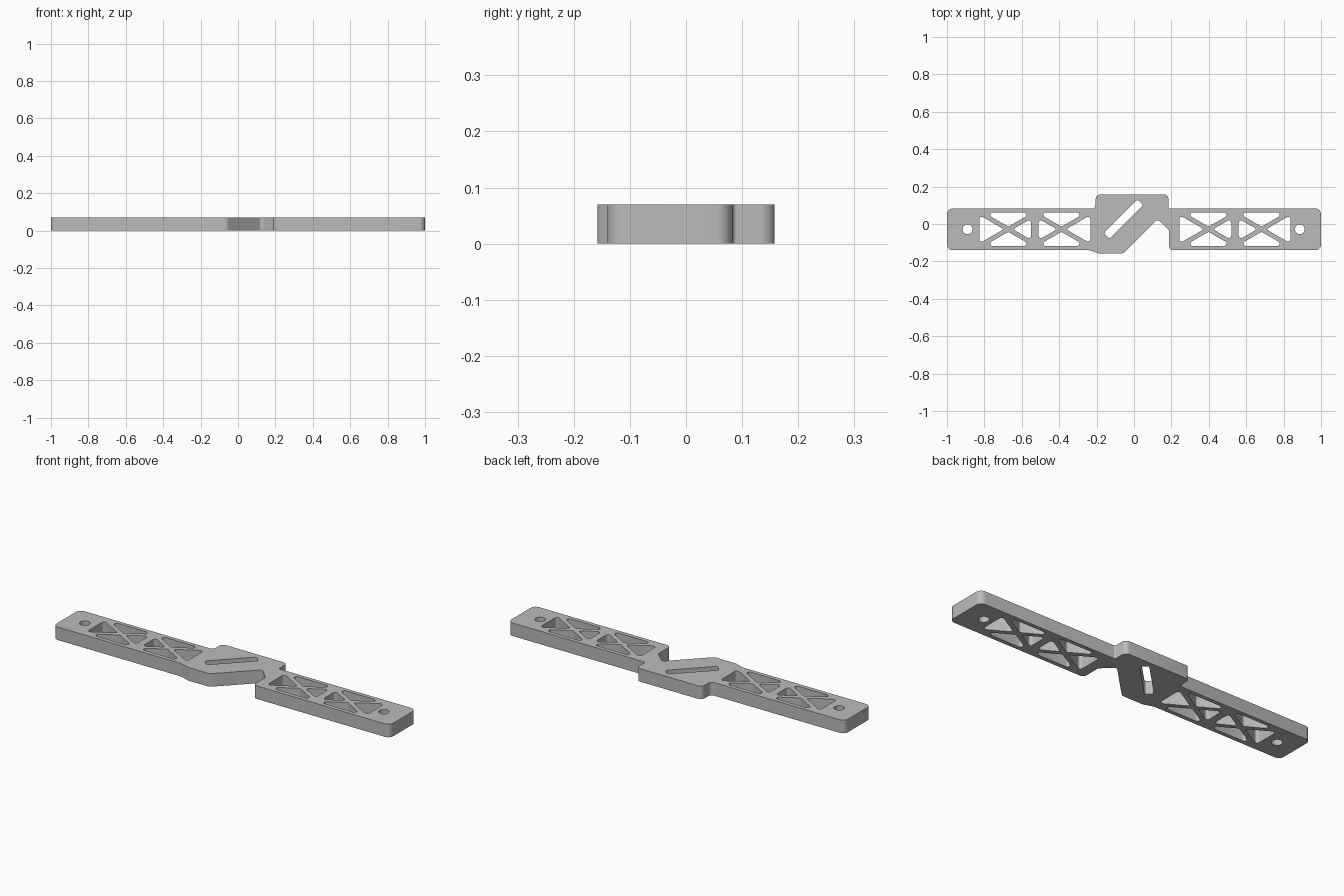
import bpy, bmesh, math
from mathutils import Vector, Matrix

cube = bpy.data.objects.get("Cube")
if cube:
    bpy.data.objects.remove(cube, do_unlink=True)

HEIGHT = 0.07
ARM_Y = -0.028      # centre line of both arms


def rounded(corners, steps=7):
    """Replace each (x, y, radius) corner by a tangent arc."""
    points = []
    for i, (x, y, r) in enumerate(corners):
        p = Vector((x, y))
        a = (Vector(corners[i - 1][:2]) - p).normalized()
        b = (Vector(corners[(i + 1) % len(corners)][:2]) - p).normalized()
        half = a.angle(b) / 2
        if r == 0 or half > math.radians(89):
            points.append(p)
            continue
        centre = p + (a + b).normalized() * (r / math.sin(half))
        start = p + a * (r / math.tan(half)) - centre
        end = p + b * (r / math.tan(half)) - centre
        sweep = start.angle_signed(end)
        for k in range(steps + 1):
            points.append(centre + Matrix.Rotation(-sweep * k / steps, 2) @ start)
    return points


def circle(x, y, r, n=32):
    return [Vector((x + r * math.cos(t), y + r * math.sin(t)))
            for t in (2 * math.pi * k / n for k in range(n))]


def truss_holes(cx, left, right, half_h=0.09, bar=0.012, r=0.013):
    """Four rounded triangles left between two crossed bars."""
    slope = math.tan(math.radians(30))
    tip_y = bar / math.cos(math.radians(30))
    tip_x = bar / math.sin(math.radians(30))
    holes = []
    for s in (1, -1):
        w = (half_h - tip_y) / slope
        holes.append(rounded([(cx, ARM_Y + s * tip_y, r),
                              (cx + w, ARM_Y + s * half_h, r),
                              (cx - w, ARM_Y + s * half_h, r)]))
        reach = right if s > 0 else left
        h = (reach - tip_x) * slope
        holes.append(rounded([(cx + s * tip_x, ARM_Y, r * 0.6),
                              (cx + s * reach, ARM_Y - h, r),
                              (cx + s * reach, ARM_Y + h, r)]))
    return holes


# Outer outline: two arms, a raised middle block and a diagonal notch
outline = rounded([
    (-1, -0.14, 0.03), (-0.24, -0.14, 0.03), (-0.185, -0.158, 0.03),
    (-0.059, -0.158, 0.03), (0.126, 0.027, 0.018), (0.188, -0.035, 0.01),
    (0.188, -0.14, 0.02), (1, -0.14, 0.03), (1, 0.083, 0.03),
    (0.184, 0.083, 0.008), (0.184, 0.158, 0.025), (-0.205, 0.158, 0.025),
    (-0.205, 0.083, 0.02), (-1, 0.083, 0.03)])
loops = [outline]

# Lightening windows and end bolt holes
for arm_x in (-0.53, 0.54):
    loops += truss_holes(arm_x - 0.142, 0.155, 0.122)
    loops += truss_holes(arm_x + 0.142, 0.122, 0.155)
for x in (-0.89, 0.886):
    loops.append(circle(x, ARM_Y, 0.026))

# Diagonal slot in the middle block
slot = rounded([(-0.128, -0.022, 0.012), (0.128, -0.022, 0.012),
                (0.128, 0.022, 0.012), (-0.128, 0.022, 0.012)])
turn = Matrix.Rotation(math.radians(45), 2)
loops.append([turn @ p + Vector((-0.056, 0.026)) for p in slot])

# Filled flat curve, thickened into the plate
curve = bpy.data.curves.new("bracket_profile", "CURVE")
curve.dimensions = "2D"
curve.fill_mode = "BOTH"
curve.extrude = HEIGHT / 2
for loop in loops:
    spline = curve.splines.new("POLY")
    spline.points.add(len(loop) - 1)
    for point, p in zip(spline.points, loop):
        point.co = (p.x, p.y, 0, 1)
    spline.use_cyclic_u = True

source = bpy.data.objects.new("bracket_profile", curve)
bpy.context.collection.objects.link(source)
bpy.context.view_layer.update()
depsgraph = bpy.context.evaluated_depsgraph_get()
mesh = bpy.data.meshes.new_from_object(source.evaluated_get(depsgraph))
bpy.data.objects.remove(source, do_unlink=True)

# Weld caps to walls and stand the plate on the floor
bm = bmesh.new()
bm.from_mesh(mesh)
bmesh.ops.remove_doubles(bm, verts=bm.verts, dist=0.0001)
bmesh.ops.recalc_face_normals(bm, faces=bm.faces)
bmesh.ops.translate(bm, verts=bm.verts, vec=(0, 0, HEIGHT / 2))
bm.to_mesh(mesh)
bm.free()

bracket = bpy.data.objects.new("truss_bracket", mesh)
bpy.context.collection.objects.link(bracket)

# Plain grey
grey = bpy.data.materials.new("plain_grey")
grey.use_nodes = True
colour = (0.5, 0.5, 0.5, 1)
grey.diffuse_color = colour
grey.node_tree.nodes["Principled BSDF"].inputs["Base Color"].default_value = colour
mesh.materials.clear()
mesh.materials.append(grey)

bpy.ops.object.select_all(action="DESELECT")
bracket.select_set(True)
bpy.context.view_layer.objects.active = bracket
bpy.ops.object.shade_smooth_by_angle(angle=math.radians(30))
